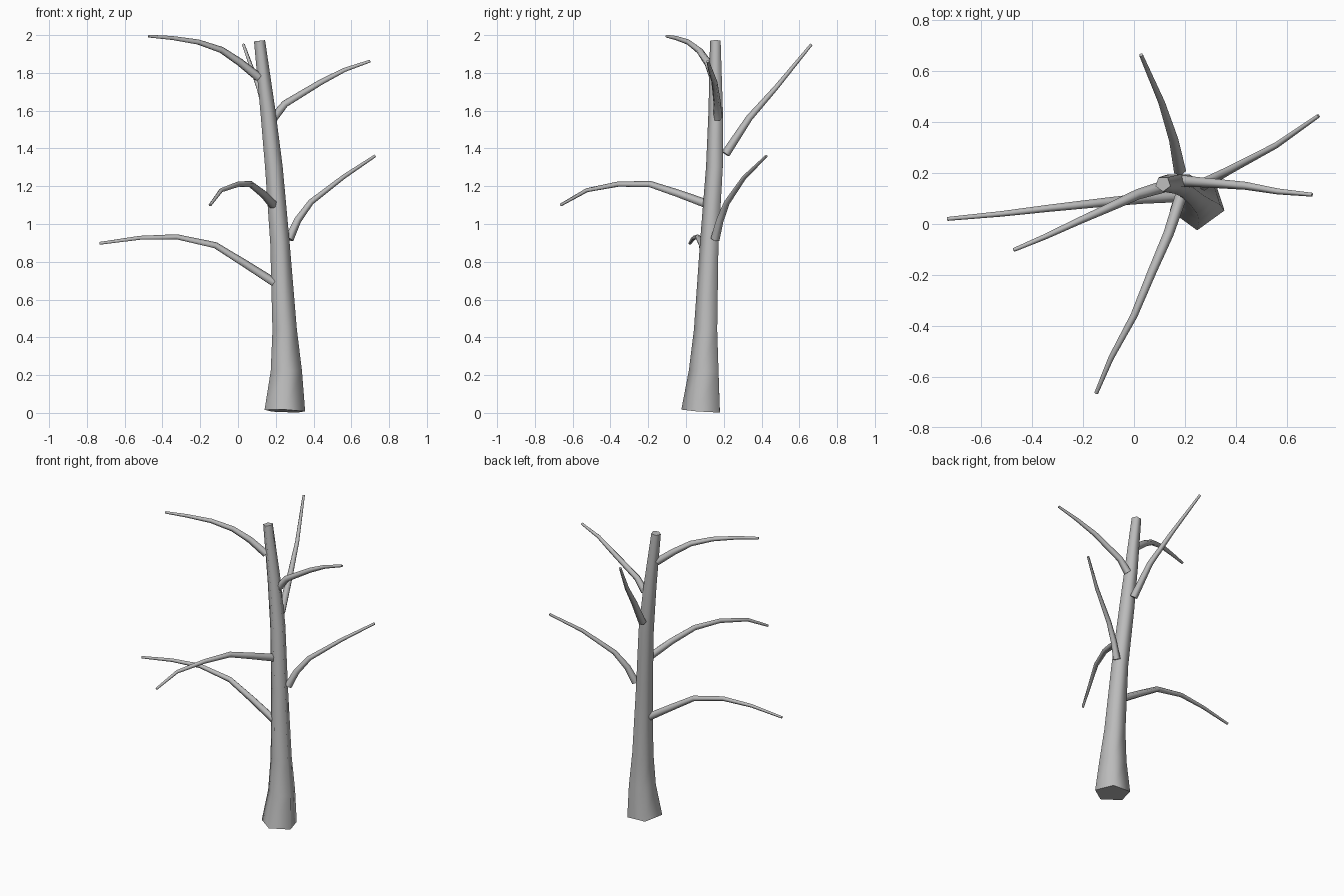
import bpy, bmesh, math
from mathutils import Vector

cube = bpy.data.objects.get("Cube")
if cube:
    bpy.data.objects.remove(cube, do_unlink=True)

SIDES = 5

bark = bpy.data.materials.new("grey_bark")
bark.use_nodes = True
colour = (0.5, 0.5, 0.5, 1)
bark.diffuse_color = colour
bark.node_tree.nodes["Principled BSDF"].inputs["Base Color"].default_value = colour


def limb(name, path, radii, turn=270):
    """Tapered five-sided tube along a path, with flat end caps."""
    pts = [Vector(p) for p in path]
    last = len(pts) - 1
    bm = bmesh.new()
    rings = []
    side = None
    for i, p in enumerate(pts):
        tangent = Vector()
        if i > 0:
            tangent += (p - pts[i - 1]).normalized()
        if i < last:
            tangent += (pts[i + 1] - p).normalized()
        tangent.normalize()
        if side is None:
            side = Vector((1, 0, 0)) if abs(tangent.z) > 0.9 else Vector((0, 0, 1))
        # carry the side direction along so the tube does not twist
        side = (side - tangent * side.dot(tangent)).normalized()
        up = tangent.cross(side)
        ring = []
        for k in range(SIDES):
            a = math.radians(turn) + math.tau * k / SIDES
            ring.append(bm.verts.new(p + radii[i] * (side * math.cos(a) + up * math.sin(a))))
        rings.append(ring)
    for low, high in zip(rings, rings[1:]):
        for k in range(SIDES):
            n = (k + 1) % SIDES
            bm.faces.new((low[k], low[n], high[n], high[k])).smooth = True
    bm.faces.new(rings[0][::-1])
    bm.faces.new(rings[-1])
    mesh = bpy.data.meshes.new(name)
    bm.to_mesh(mesh)
    bm.free()
    mesh.materials.append(bark)
    bpy.context.collection.objects.link(bpy.data.objects.new(name, mesh))


def branch(name, path, base=0.025, tip=0.008):
    n = len(path) - 1
    limb(name, path, [base + (tip - base) * i / n for i in range(n + 1)], turn=0)


# Trunk, flared at the foot
limb("trunk",
     [(.248, .088, .01), (.256, .102, .22), (.247, .11, .44), (.222, .128, .9),
      (.19, .155, 1.3), (.158, .161, 1.6), (.114, .158, 1.97)],
     [.113, .087, .068, .054, .049, .042, .031])

# Branches from the lowest to the highest
branch("low_right_branch",
       [(.19, .11, .69), (.034, .1, .79), (-.12, .085, .886),
        (-.325, .063, .931), (-.52, .04, .926), (-.733, .02, .897)])
branch("left_branch",
       [(.27, .155, .92), (.315, .18, 1.02), (.385, .217, 1.115),
        (.56, .31, 1.25), (.725, .425, 1.36)])
branch("front_branch",
       [(.185, .11, 1.105), (.135, -.04, 1.16), (.07, -.19, 1.21),
        (0, -.36, 1.21), (-.09, -.526, 1.178), (-.148, -.664, 1.1)])
branch("back_branch",
       [(.18, .21, 1.37), (.155, .335, 1.56), (.108, .48, 1.725), (.028, .664, 1.95)])
branch("upper_left_branch",
       [(.19, .168, 1.56), (.25, .165, 1.635), (.44, .15, 1.75),
        (.565, .128, 1.815), (.7, .115, 1.862)])
branch("top_right_branch",
       [(.11, .145, 1.775), (.01, .115, 1.855), (-.087, .07, 1.92),
        (-.21, .015, 1.962), (-.35, -.05, 1.984), (-.473, -.102, 1.994)])
